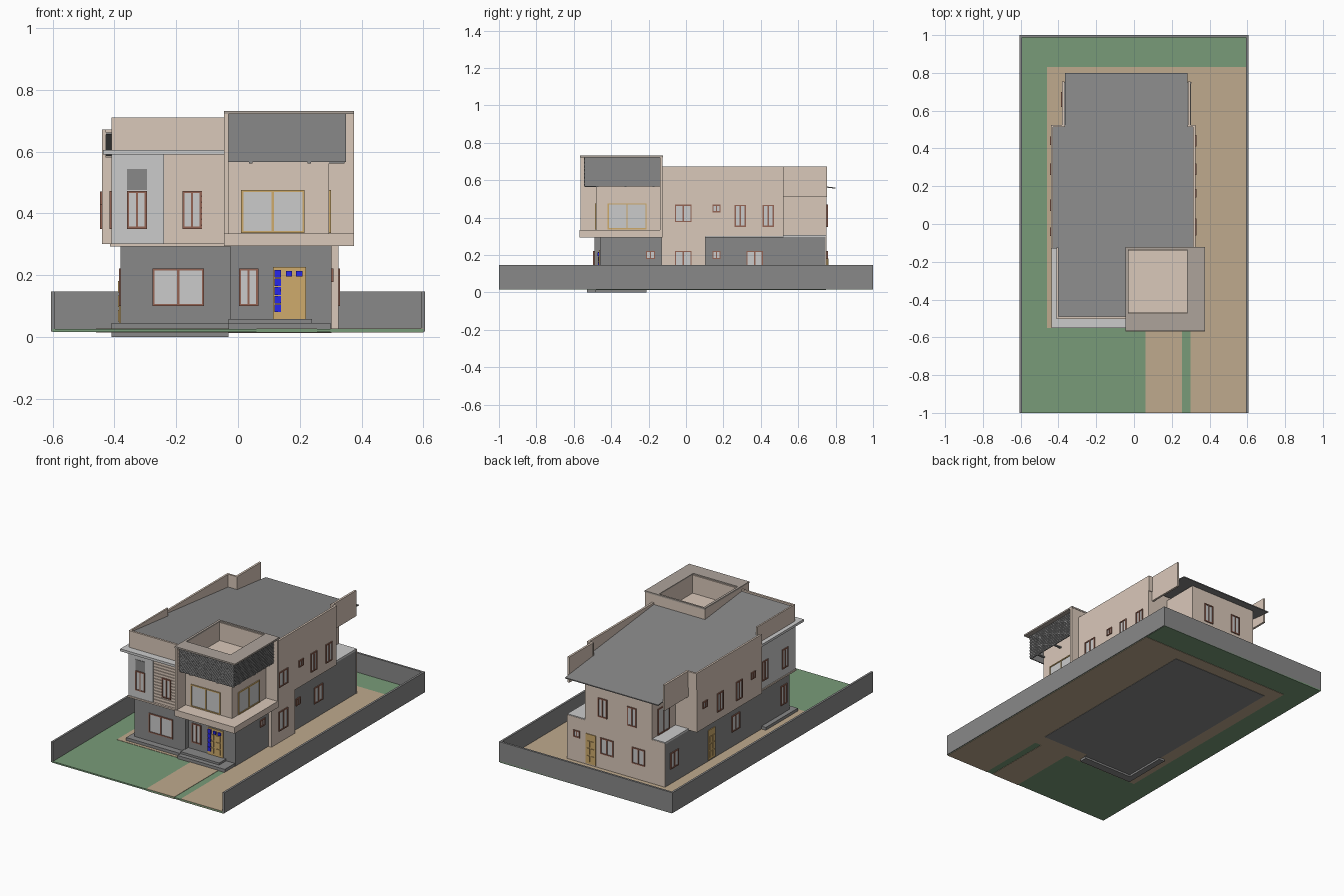
import bpy, bmesh
from mathutils import Vector

def mat(name, c):
    m = bpy.data.materials.new(name)
    m.diffuse_color = (*c, 1)
    return m

TAN = mat("tan_render", (.70, .58, .49))
DARK = mat("dark_grey", (.25, .25, .25))
RIM = mat("rim_taupe", (.42, .37, .33))
GREEN = mat("grass", (.19, .33, .19))
PAVE = mat("paving", (.52, .40, .27))
BROWN = mat("frame_brown", (.30, .13, .09))
WOOD = mat("door_wood", (.62, .41, .15))
BLUE = mat("blue_glass", (.02, .02, .85))

def finish(name, bm, m):
    bmesh.ops.recalc_face_normals(bm, faces=bm.faces)
    me = bpy.data.meshes.new(name)
    bm.to_mesh(me)
    bm.free()
    if m:
        me.materials.append(m)
    o = bpy.data.objects.new(name, me)
    bpy.context.collection.objects.link(o)
    return o

def hexa(bm, pts):
    # 8 points: bottom loop then top loop
    v = [bm.verts.new(p) for p in pts]
    for f in ((0, 1, 2, 3), (4, 5, 6, 7), (0, 1, 5, 4), (1, 2, 6, 5), (2, 3, 7, 6), (3, 0, 4, 7)):
        bm.faces.new([v[i] for i in f])

def boxes(name, m, *bs):
    bm = bmesh.new()
    for x0, x1, y0, y1, z0, z1 in bs:
        ring = ((x0, y0), (x1, y0), (x1, y1), (x0, y1))
        hexa(bm, [(x, y, z) for z in (z0, z1) for x, y in ring])
    return finish(name, bm, m)

def on_face(face, p, u0, u1, d0, d1, z0, z1):
    # box on a wall at p, depth d measured outwards
    if face in ("front", "back"):
        s = -1 if face == "front" else 1
        a, b = sorted((p + s * d0, p + s * d1))
        return (u0, u1, a, b, z0, z1)
    s = -1 if face == "left" else 1
    a, b = sorted((p + s * d0, p + s * d1))
    return (a, b, u0, u1, z0, z1)

def window(name, face, p, u0, u1, z0, z1, m=BROWN, t=.007):
    c = (u0 + u1) / 2
    parts = [(u0, u0 + t, z0, z1), (u1 - t, u1, z0, z1), (u0 + t, u1 - t, z0, z0 + t),
             (u0 + t, u1 - t, z1 - t, z1), (c - t / 2, c + t / 2, z0 + t, z1 - t)]
    boxes(name + "_frame", m, *[on_face(face, p, a, b, -.004, .006, c0, c1) for a, b, c0, c1 in parts])
    boxes(name + "_glass", None, on_face(face, p, u0 + t, u1 - t, -.004, .002, z0 + t, z1 - t))

def door(name, face, p, u0, u1, z0, z1):
    boxes(name, WOOD, on_face(face, p, u0, u1, -.004, .005, z0, z1))
    w, h = u1 - u0, z1 - z0
    boxes(name + "_panels", WOOD, *[on_face(face, p, u0 + w * a, u0 + w * (a + .28), .004, .009,
          z0 + h * b, z0 + h * (b + .2)) for a in (.15, .57) for b in (.08, .33, .58)])

# plot and boundary
boxes("lawn", GREEN, (-.6, .6, -1, 1, .016, .025))
boxes("paving", PAVE, (-.46, .6, -.55, .83, .014, .027), (.06, .255, -1, -.55, .014, .027),
      (.30, .6, -1, -.55, .014, .027))
boxes("boundary_wall", DARK, (-.605, -.592, -1, 1, .018, .147), (.592, .605, -1, 1, .018, .147),
      (-.592, .592, .987, 1, .018, .147))

# ground floor
boxes("ground_floor", DARK, (-.38, .303, -.46, .748, .012, .296), (-.38, -.025, -.49, -.46, .012, .296))
boxes("ground_floor_side_bay", TAN, (.27, .325, -.13, .105, .02, .31))
boxes("ground_floor_back_wall", TAN, (-.38, .305, .745, .752, .02, .303))
boxes("plinth_steps", DARK, (-.41, -.03, -.53, -.48, 0, .045), (-.41, -.37, -.48, -.21, 0, .045),
      (-.03, .30, -.56, -.45, .02, .045), (-.03, .24, -.53, -.45, .045, .058))

# upper floor
boxes("upper_floor_main", TAN, (-.44, .325, -.13, .52, .30, .58))
boxes("upper_floor_rear", TAN, (-.29, .18, .515, .752, .30, .556))
boxes("upper_floor_light_panel", None, (-.41, -.24, -.505, -.125, .30, .60))
boxes("upper_floor_front", TAN, (-.24, -.03, -.497, -.125, .30, .60))
boxes("upper_floor_slab", TAN, (-.415, -.025, -.51, -.13, .292, .302))
boxes("corner_terrace_floors", None, (-.38, -.29, .52, .75, .296, .308), (.18, .303, .52, .75, .296, .308))
boxes("ledge", None, (-.437, -.045, -.55, -.49, .59, .605), (-.437, -.40, -.49, -.13, .59, .605))

# brick courses around the small front window
rows, n, z0 = [], 15, .308
for i in range(n):
    a = z0 + i * .0187
    b = a + .014
    spans = [(-.238, -.183), (-.117, -.047)] if b > .345 and a < .475 else [(-.238, -.047)]
    rows += [on_face("front", -.497, u, v, 0, .004, a, b) for u, v in spans]
boxes("brick_courses", TAN, *rows)

# parapets
boxes("parapets", TAN, (-.41, -.045, -.503, -.49, .60, .71), (-.41, -.40, -.49, -.125, .60, .71),
      (-.44, -.428, -.13, .525, .57, .672), (.312, .325, -.13, .525, .57, .672),
      (-.44, -.365, .513, .525, .57, .672), (.283, .325, .513, .525, .57, .672),
      (-.38, -.367, .52, .755, .51, .672), (.285, .298, .52, .755, .51, .672))

# sloping roof
outline = [(-.402, -.495), (-.04, -.495), (-.04, -.125), (.314, -.125), (.314, .516), (.284, .516),
           (.284, .8), (-.366, .8), (-.366, .516), (-.43, .516), (-.43, -.13), (-.402, -.13)]
bm = bmesh.new()
f = bm.faces.new([bm.verts.new((x, y, .695 - .108 * (y + .5))) for x, y in outline])
ext = bmesh.ops.extrude_face_region(bm, geom=[f])
bmesh.ops.translate(bm, vec=(0, 0, .006), verts=[e for e in ext["geom"] if isinstance(e, bmesh.types.BMVert)])
if not f.is_valid or len(bm.faces) == len(outline) + 1:
    bm.verts.ensure_lookup_table()
    bm.faces.new(bm.verts[:len(outline)])
finish("sloping_roof", bm, DARK)

# front tower
boxes("tower_room", TAN, (-.03, .295, -.48, -.125, .30, .61))
boxes("tower_parapet", TAN, (-.045, -.03, -.48, -.125, .60, .724), (.281, .295, -.48, -.125, .60, .724),
      (-.03, .281, -.48, -.467, .60, .724), (-.03, .281, -.14, -.125, .60, .724))
boxes("tower_fins", TAN, (-.045, -.03, -.565, -.47, .30, .724), (.29, .375, -.14, -.125, .30, .724))
boxes("balcony_slab", TAN, (-.045, .375, -.57, -.125, .294, .334))
boxes("tower_rim", RIM, (-.045, .375, -.567, -.474, .722, .732), (.281, .375, -.474, -.123, .722, .732),
      (-.045, -.03, -.474, -.123, .722, .732), (-.03, .281, -.135, -.123, .722, .732))

# diagonal lattice screens under the rim
def lattice(name, face, p, u0, u1, z0, z1, step=.02, w=.003):
    bm = bmesh.new()
    h = z1 - z0
    k = u0 - h
    while k < u1:
        a, b = max(k, u0), min(k + h, u1)
        for flip in (0, 1):
            if b - a < .006:
                continue
            pts = []
            for d in (0, .004):
                for u, s in ((a, -w), (b, -w), (b, w), (a, w)):
                    z = min(max(z0 + (u - k) + s, z0), z1)
                    u = u0 + u1 - u if flip else u
                    pts.append((u, p - d, z) if face == "front" else (p + d, u, z))
            hexa(bm, pts)
        k += step
    finish(name, bm, DARK)
    boxes(name + "_panel", DARK, on_face(face, p, u0, u1, -.005, .001, z0, z1))

lattice("front_lattice", "front", -.541, -.03, .35, .567, .722)
lattice("side_lattice", "right", .344, -.541, -.14, .567, .722)
boxes("lattice_brackets", DARK, *[(x, x + .012, -.541, -.478, .562, .57) for x in (.035, .225)],
      *[(.29, .344, y, y + .012, .562, .57) for y in (-.48, -.33, -.18)])

# front windows and door
window("tower_front_window", "front", -.48, .01, .215, .336, .476, WOOD)
window("tower_side_window", "right", .295, -.42, -.21, .336, .476, WOOD)
window("living_window", "front", -.49, -.277, -.11, .10, .222)
window("hall_window", "front", -.46, .003, .066, .10, .222)
window("panel_window", "front", -.505, -.36, -.295, .35, .473)
boxes("panel_window_head", DARK, on_face("front", -.505, -.36, -.295, 0, .003, .475, .543))
window("brick_window", "front", -.499, -.18, -.117, .35, .473)
door("front_door", "front", -.46, .113, .22, .058, .226)
boxes("door_blue_glass", BLUE, *[on_face("front", -.46, .118, .139, 0, .011, z, z + .025)
      for z in (.08, .108, .136, .164, .192)],
      *[on_face("front", -.46, x, x + .02, 0, .012, .195, .213) for x in (.155, .188)])

# side and back windows: face, wall, centre, width, bottom, top
side = [("right", .325, -.015, .09, .375, .47), ("right", .325, .163, .045, .427, .47),
        ("right", .325, .29, .06, .35, .468), ("right", .325, .44, .06, .35, .468),
        ("right", .303, -.19, .05, .178, .222), ("right", .325, -.015, .09, .10, .222),
        ("right", .303, .163, .045, .178, .222), ("right", .303, .367, .088, .12, .222),
        ("left", -.44, .44, .045, .427, .47), ("left", -.44, .29, .06, .35, .468),
        ("left", -.44, .10, .06, .35, .468), ("left", -.44, -.04, .045, .427, .47),
        ("left", -.41, -.20, .06, .35, .473), ("left", -.41, -.40, .06, .35, .473),
        ("left", -.38, .66, .08, .12, .222), ("left", -.38, .05, .08, .12, .222),
        ("left", -.38, -.43, .06, .10, .222), ("left", -.29, .64, .12, .31, .475),
        ("back", .752, .055, .065, .35, .47), ("back", .752, -.15, .065, .35, .47),
        ("back", .752, .235, .045, .178, .222), ("back", .752, .025, .09, .12, .222),
        ("back", .752, -.195, .09, .12, .222)]
for i, (face, p, c, w, a, b) in enumerate(side):
    window(f"{face}_window_{i}", face, p, c - w / 2, c + w / 2, a, b)
door("back_door", "back", .752, .10, .17, .035, .222)
door("left_door", "left", -.38, .255, .325, .035, .222)
